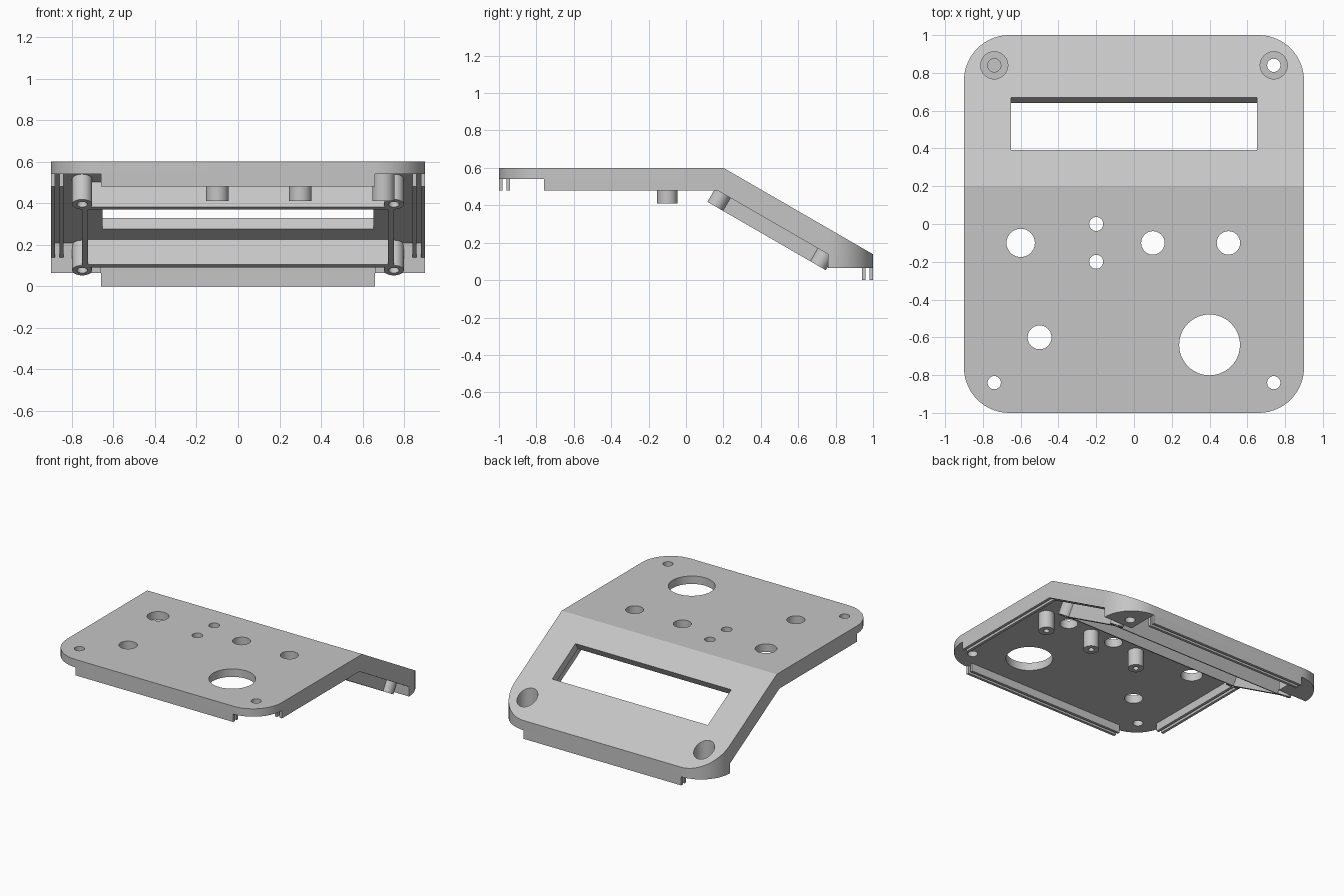
import bpy, bmesh, math
from mathutils import Matrix, Vector

if "Cube" in bpy.data.objects:
    bpy.data.objects.remove(bpy.data.objects["Cube"])

SLOPE = math.radians(30)
BEND = Vector((0, 0.2, 0.6))
# Sloped panel frame: X across, Y down the slope, Z out of the panel
TILT = Matrix.Translation(BEND) @ Matrix.Rotation(-SLOPE, 4, 'X')
FLAT = Matrix.Identity(4)

grey = bpy.data.materials.new("grey plastic")
grey.diffuse_color = (0.56, 0.56, 0.56, 1)
grey.use_nodes = True
grey.node_tree.nodes["Principled BSDF"].inputs["Base Color"].default_value = grey.diffuse_color


def finish(name, bm):
    bmesh.ops.recalc_face_normals(bm, faces=bm.faces[:])
    mesh = bpy.data.meshes.new(name)
    bm.to_mesh(mesh)
    bm.free()
    mesh.materials.append(grey)
    obj = bpy.data.objects.new(name, mesh)
    bpy.context.collection.objects.link(obj)
    return obj


def box(bm, x0, x1, y0, y1, z0, z1, frame=FLAT):
    m = frame @ Matrix.Translation(((x0 + x1) / 2, (y0 + y1) / 2, (z0 + z1) / 2)) \
        @ Matrix.Diagonal((x1 - x0, y1 - y0, z1 - z0, 1))
    bmesh.ops.create_cube(bm, size=1, matrix=m)


def cyl(bm, x, y, r, z0, z1, frame=FLAT):
    m = frame @ Matrix.Translation((x, y, (z0 + z1) / 2))
    bmesh.ops.create_cone(bm, cap_ends=True, segments=48, radius1=r, radius2=r,
                          depth=z1 - z0, matrix=m)


def prism(bm, points, offset):
    face = bm.faces.new([bm.verts.new(p) for p in points])
    ext = bmesh.ops.extrude_face_region(bm, geom=[face])
    moved = [v for v in ext['geom'] if isinstance(v, bmesh.types.BMVert)]
    bmesh.ops.translate(bm, verts=moved, vec=offset)


def side_prism(bm, profile, x0, x1):
    prism(bm, [(x0, y, z) for y, z in profile], (x1 - x0, 0, 0))


def under(y, d):
    """Height of the surface lying d below the sloped top."""
    return 0.6 - (y - 0.2) * math.tan(SLOPE) - d / math.cos(SLOPE)


def bent_strip(y0, y1, d0, d1):
    """Side profile of a bent layer between depths d0 and d1."""
    mitre = math.tan(SLOPE / 2)
    return [(y0, 0.6 - d0), (0.2 - d0 * mitre, 0.6 - d0), (y1, under(y1, d0)),
            (y1, under(y1, d1)), (0.2 - d1 * mitre, 0.6 - d1), (y0, 0.6 - d1)]


def boolean(obj, bm, op):
    tool = finish("cutter", bm)
    tool.hide_render = True
    mod = obj.modifiers.new("cut", 'BOOLEAN')
    mod.operation, mod.object, mod.solver = op, tool, 'EXACT'
    bpy.context.view_layer.objects.active = obj
    bpy.ops.object.modifier_apply(modifier=mod.name)
    bpy.data.objects.remove(tool, do_unlink=True)


# Bent lid plate
bm = bmesh.new()
side_prism(bm, bent_strip(-1.1, 1.1, 0, 0.06), -1, 1)
lid = finish("lid_plate", bm)

# Solid back corner blocks
bm = bmesh.new()
for x0, x1 in ((-0.95, -0.66), (0.66, 0.95)):
    side_prism(bm, [(0.76, 0.065), (1.04, 0.065), (1.04, under(1.04, 0.03)),
                    (0.76, under(0.76, 0.03))], x0, x1)
boolean(lid, bm, 'UNION')

# Rounded outline
bm = bmesh.new()
outline = []
for cx, cy, start in ((0.66, 0.76, 0), (-0.66, 0.76, 90), (-0.66, -0.76, 180), (0.66, -0.76, 270)):
    for i in range(15):
        a = math.radians(start + 90 * i / 14)
        outline.append((cx + 0.24 * math.cos(a), cy + 0.24 * math.sin(a), -0.2))
prism(bm, outline, (0, 0, 1.2))
boolean(lid, bm, 'INTERSECT')

# Display frame under the slope
bm = bmesh.new()
box(bm, -0.75, 0.75, 0.09, 0.67, -0.2, -0.05, TILT)
frame = finish("display_frame", bm)
bm = bmesh.new()
box(bm, -0.722, 0.722, 0.115, 0.643, -0.3, 0.1, TILT)
boolean(frame, bm, 'DIFFERENCE')
bm = bmesh.new()
bm.from_mesh(frame.data)
bpy.data.objects.remove(frame, do_unlink=True)
boolean(lid, bm, 'UNION')

# Display posts and circuit board posts
display_posts = [(x, s) for x in (-0.75, 0.75) for s in (0.065, 0.7)]
board_posts = [(x, -0.1) for x in (-0.1, 0.3, 0.7)]
bm = bmesh.new()
for x, s in display_posts:
    cyl(bm, x, s, 0.048, -0.2, -0.04, TILT)
for x, y in board_posts:
    cyl(bm, x, y, 0.054, 0.41, 0.57)
boolean(lid, bm, 'UNION')

# Screw bores in the posts
bm = bmesh.new()
for x, s in display_posts:
    cyl(bm, x, s, 0.025, -0.3, -0.12, TILT)
for x, y in board_posts:
    cyl(bm, x, y, 0.02, 0.3, 0.54)
boolean(lid, bm, 'DIFFERENCE')

# Display window and through holes
bm = bmesh.new()
box(bm, -0.652, 0.652, 0.22, 0.543, -0.15, 0.1, TILT)
for x, y, r in ((-0.6, -0.1, 0.075), (-0.2, 0, 0.037), (-0.2, -0.2, 0.037),
                (0.1, -0.1, 0.062), (0.5, -0.1, 0.062), (-0.5, -0.6, 0.063),
                (0.4, -0.64, 0.161), (-0.74, -0.84, 0.035), (0.74, -0.84, 0.035),
                (-0.74, 0.84, 0.035), (0.74, 0.84, 0.035)):
    cyl(bm, x, y, r, -0.1, 0.9)
boolean(lid, bm, 'DIFFERENCE')

# Counterbores for the back screws
bm = bmesh.new()
for x in (-0.74, 0.74):
    cyl(bm, x, 0.84, 0.072, 0.125, 0.9)
boolean(lid, bm, 'DIFFERENCE')

# Double sealing lips along the four edges
side, ends = bmesh.new(), bmesh.new()
for inset in (0, 0.04):
    a, b = 0.9 - inset, 0.88 - inset
    for x0, x1 in ((-a, -b), (b, a)):
        side_prism(side, bent_strip(-0.76, 0.76, 0.06, 0.12), x0, x1)
    a, b = 1 - inset, 0.98 - inset
    box(ends, -0.66, 0.66, -a, -b, 0.48, 0.54)
    side_prism(ends, [(b, 0), (a, 0), (a, under(a, 0.06)), (b, under(b, 0.06))], -0.66, 0.66)
finish("side_lips", side)
finish("front_and_back_lips", ends)

# Smooth round walls, sharp edges kept
bpy.ops.object.select_all(action='DESELECT')
lid.select_set(True)
bpy.context.view_layer.objects.active = lid
bpy.ops.object.shade_smooth_by_angle(angle=math.radians(25))
